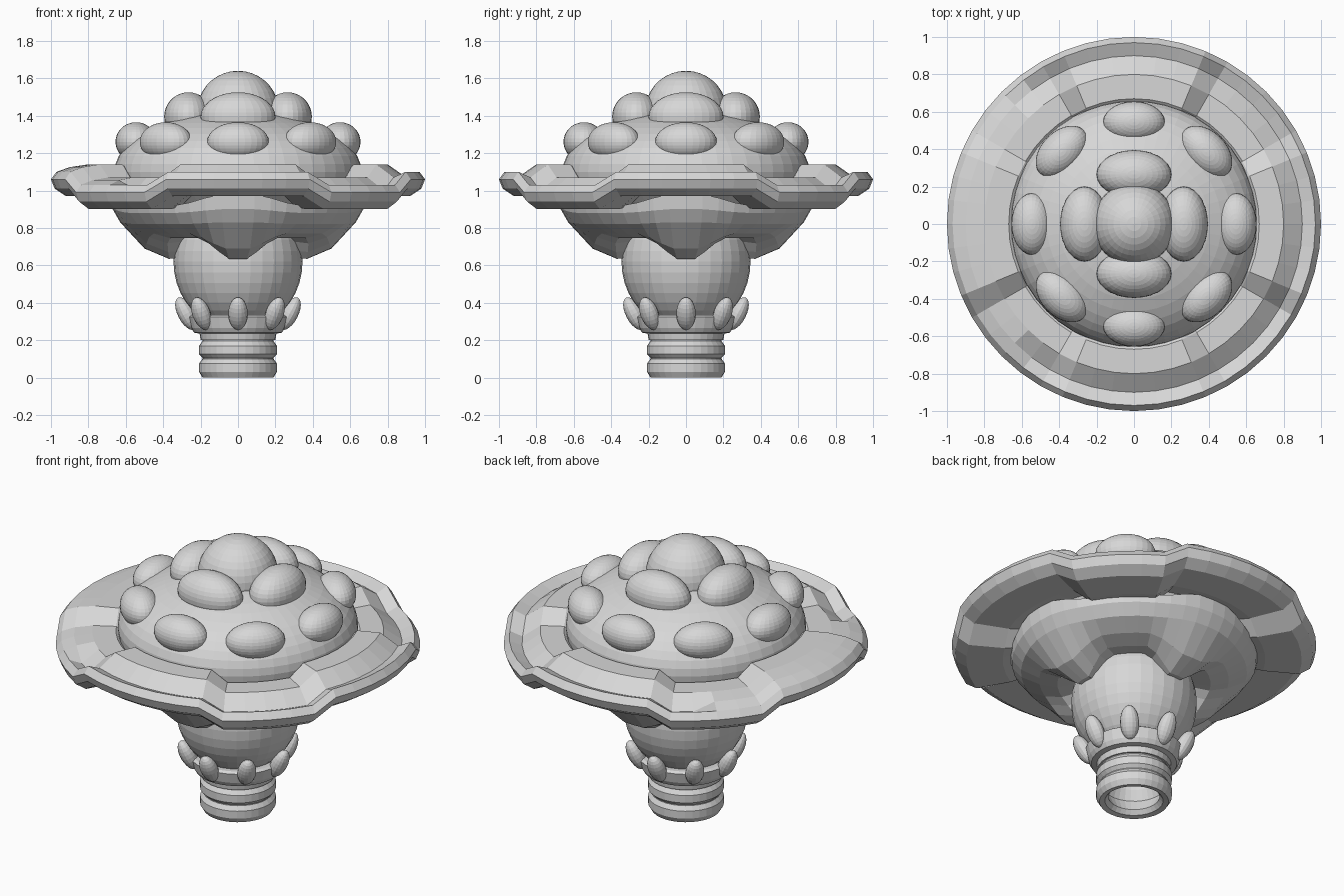
import bpy, bmesh, math
from mathutils import Matrix, Vector

if "Cube" in bpy.data.objects:
    bpy.data.objects.remove(bpy.data.objects["Cube"])

stone = bpy.data.materials.new("light_grey")
stone.diffuse_color = (0.68, 0.68, 0.68, 1)
stone.use_nodes = True
stone.node_tree.nodes["Principled BSDF"].inputs["Base Color"].default_value = stone.diffuse_color


def finish(bm, name):
    bmesh.ops.recalc_face_normals(bm, faces=bm.faces)
    mesh = bpy.data.meshes.new(name)
    bm.to_mesh(mesh)
    bm.free()
    mesh.materials.append(stone)
    obj = bpy.data.objects.new(name, mesh)
    bpy.context.collection.objects.link(obj)
    return obj


def sweep(name, section, n=48, closed=True):
    """Revolve a section whose points (r, z) may depend on the angle in degrees."""
    bm = bmesh.new()
    rings = []
    for i in range(n):
        deg = 360 * i / n
        a = math.radians(deg)
        rings.append([bm.verts.new((r * math.cos(a), r * math.sin(a), z)) for r, z in section(deg)])
    m = len(rings[0])
    for i in range(n):
        p, q = rings[i], rings[(i + 1) % n]
        for j in range(m if closed else m - 1):
            k = (j + 1) % m
            bm.faces.new((p[j], q[j], q[k], p[k]))
    return finish(bm, name)


def ellipsoid(name, radii, r=0, z=0, deg=0, tilt=0, u=28, v=18):
    """Ellipsoid with (radial, tangential, vertical) radii placed around the z axis."""
    bm = bmesh.new()
    bmesh.ops.create_uvsphere(bm, u_segments=u, v_segments=v, radius=1)
    mat = (Matrix.Rotation(math.radians(deg), 4, 'Z') @ Matrix.Translation((r, 0, z))
           @ Matrix.Rotation(math.radians(tilt), 4, 'Y') @ Matrix.Diagonal(Vector((*radii, 1))))
    bmesh.ops.transform(bm, matrix=mat, verts=bm.verts)
    return finish(bm, name)


def axis_distance(deg):
    """Angle to the nearest of the four main directions."""
    return abs((deg + 45) % 90 - 45)


# Crenellated brim: raised on the four main sides, lowered on the diagonals
def brim_section(deg):
    drop = 0 if axis_distance(deg) < 23 else -0.07
    groove = 1.125 if 130 < deg < 230 else 1.07   # the left side has no groove
    pts = [(.60, 1.08), (.67, 1.14), (.80, 1.14), (.90, groove), (.97, 1.10), (1.0, 1.06),
           (.98, 1.01), (.92, .97), (.72, .97), (.60, .99)]
    return [(r, z + drop) for r, z in pts]


sweep("brim", brim_section)


# Bowl under the brim with four hanging lobes
def bowl_section(deg):
    w = min(1, max(0, (27 - axis_distance(deg)) / 18))
    low = [(.68, .98), (.67, .90), (.63, .83), (.50, .69), (.37, .635), (.30, .64)]
    high = [(.68, .92), (.67, .88), (.62, .82), (.52, .77), (.42, .745), (.30, .76)]
    return [(a * w + c * (1 - w), b * w + d * (1 - w)) for (a, b), (c, d) in zip(low, high)]


sweep("bowl", bowl_section, closed=False)

# Dome with its knobs
ellipsoid("dome", (.66, .66, .33), z=1.1, u=48, v=24)
ellipsoid("top_knob", (.22, .22, .22), z=1.42, u=32)
for i in range(4):
    ellipsoid(f"upper_knob_{i + 1}", (.13, .20, .13), r=.265, z=1.395, deg=90 * i)
for i in range(8):
    ellipsoid(f"lower_knob_{i + 1}", (.11, .165, .105), r=.545, z=1.26, deg=45 * i)

# Bulb, collar and ribbed hollow neck
ellipsoid("bulb", (.345, .345, .37), z=.62, u=32, v=20)
collar = [(.17, .20), (.20, .20), (.205, .235), (.235, .24), (.25, .265), (.265, .325), (.25, .335), (.17, .335)]
sweep("collar", lambda d: collar, 32)
neck = [(.14, .03), (.16, .005), (.19, 0), (.208, .03), (.208, .075), (.19, .10),
        (.19, .105), (.208, .125), (.208, .17), (.19, .195), (.19, .225), (.15, .225),
        (.15, .16), (.17, .10)]
sweep("neck", lambda d: neck, 32)

# Ring of outward leaning spikes
for i in range(8):
    ellipsoid(f"spike_{i + 1}", (.045, .052, .095), r=.277, z=.342, deg=45 * i, tilt=27, u=16, v=12)
